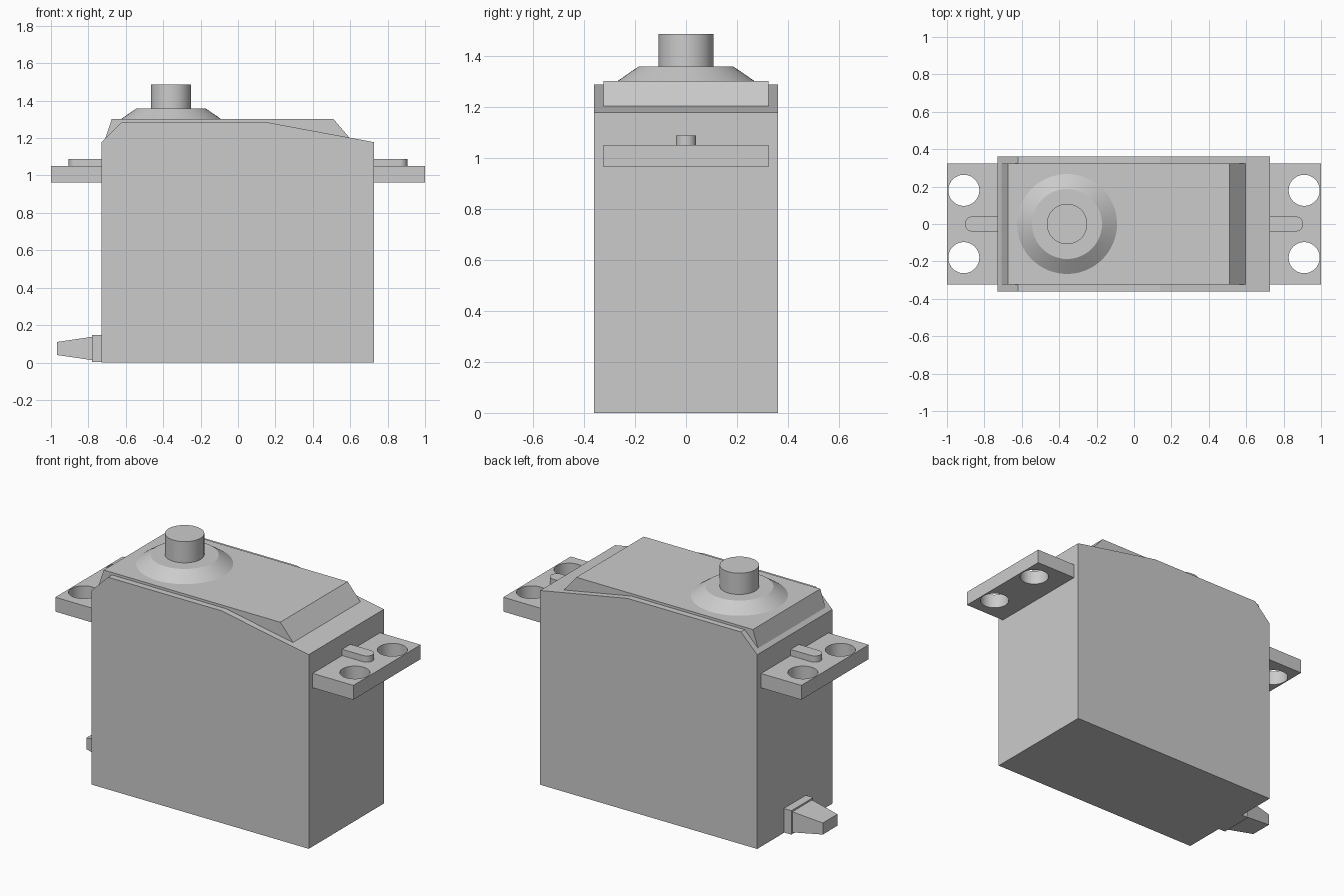
import bpy, bmesh
from math import pi, cos, sin, radians

cube = bpy.data.objects.get("Cube")
if cube:
    bpy.data.objects.remove(cube, do_unlink=True)

GREY = (0.6, 0.6, 0.6, 1.0)
grey = bpy.data.materials.new("grey_plastic")
grey.use_nodes = True
grey.diffuse_color = GREY
grey.node_tree.nodes["Principled BSDF"].inputs["Base Color"].default_value = GREY


def finish(name, bm, smooth=False):
    """Turn a bmesh into a named grey object."""
    bmesh.ops.recalc_face_normals(bm, faces=bm.faces)
    mesh = bpy.data.meshes.new(name)
    bm.to_mesh(mesh)
    bm.free()
    mesh.materials.append(grey)
    obj = bpy.data.objects.new(name, mesh)
    bpy.context.collection.objects.link(obj)
    if smooth:
        smooth_sharp(obj)
    return obj


def activate(obj):
    bpy.ops.object.select_all(action="DESELECT")
    obj.select_set(True)
    bpy.context.view_layer.objects.active = obj


def smooth_sharp(obj):
    activate(obj)
    bpy.ops.object.shade_smooth_by_angle(angle=radians(30))


def prism(name, outline, offset, smooth=False):
    """Extrude a closed 3D outline along an offset vector."""
    bm = bmesh.new()
    face = bm.faces.new([bm.verts.new(p) for p in outline])
    top = bmesh.ops.extrude_face_region(bm, geom=[face])["geom"]
    verts = [v for v in top if isinstance(v, bmesh.types.BMVert)]
    bmesh.ops.translate(bm, verts=verts, vec=offset)
    return finish(name, bm, smooth)


def side_profile(name, points, half_width):
    """Extrude an x-z profile across the width."""
    return prism(name, [(x, -half_width, z) for x, z in points], (0, 2 * half_width, 0))


def loft(name, sections):
    """Join rectangles given as x, half width, bottom, top."""
    bm = bmesh.new()
    rings = [[bm.verts.new((x, y, z)) for y, z in ((-w, lo), (w, lo), (w, hi), (-w, hi))]
             for x, w, lo, hi in sections]
    for a, b in zip(rings, rings[1:]):
        for i in range(4):
            j = (i + 1) % 4
            bm.faces.new((a[i], a[j], b[j], b[i]))
    bm.faces.new(rings[0])
    bm.faces.new(rings[-1])
    return finish(name, bm)


def cone(name, x, y, r_low, r_high, z_low, z_high, segments=64):
    bm = bmesh.new()
    bmesh.ops.create_cone(bm, cap_ends=True, segments=segments, radius1=r_low,
                          radius2=r_high, depth=z_high - z_low)
    bmesh.ops.translate(bm, verts=bm.verts, vec=(x, y, (z_low + z_high) / 2))
    return finish(name, bm, True)


# Main case with sloping shoulders
side_profile("case", [(-0.73, 0), (0.727, 0), (0.727, 1.178), (0.14, 1.287),
                      (-0.62, 1.287), (-0.73, 1.178)], 0.36)

# Raised lid with bevelled ends
side_profile("lid", [(-0.71, 1.197), (0.6, 1.197), (0.51, 1.302), (-0.675, 1.302)], 0.323)

# Output boss and shaft
SHAFT_X = -0.358
cone("shaft_boss", SHAFT_X, 0, 0.27, 0.187, 1.3, 1.357)
cone("output_shaft", SHAFT_X, 0, 0.108, 0.108, 1.34, 1.486)

# Mounting tabs with two screw holes and a round-ended rib on each side
for side, label in ((1, "left"), (-1, "right")):
    corners = [(0.72, -0.323), (1, -0.323), (1, 0.323), (0.72, 0.323)]
    tab = prism(label + "_mounting_tab", [(side * x, y, 0.963) for x, y in corners],
                (0, 0, 0.087))
    for y in (-0.18, 0.18):
        cutter = cone("hole_cutter", side * 0.91, y, 0.083, 0.083, 0.9, 1.1, 48)
        cutter.hide_render = True
        cut = tab.modifiers.new("screw_hole", "BOOLEAN")
        cut.operation = "DIFFERENCE"
        cut.solver = "EXACT"
        cut.object = cutter
        activate(tab)
        bpy.ops.object.modifier_apply(modifier=cut.name)
        bpy.data.objects.remove(cutter, do_unlink=True)
    smooth_sharp(tab)

    r = 0.04
    arc = [(0.865 + r * cos(a), r * sin(a))
           for a in (pi * (i / 16 - 0.5) for i in range(17))]
    rib = [(0.72, -r)] + arc + [(0.72, r)]
    prism(label + "_tab_rib", [(side * x, y, 1.04) for x, y in rib], (0, 0, 0.048), True)

# Cable strain relief
loft("cable_collar", [(-0.72, 0.105, 0.003, 0.148), (-0.78, 0.105, 0.003, 0.148)])
loft("cable_sleeve", [(-0.775, 0.095, 0.012, 0.138), (-0.967, 0.07, 0.04, 0.11)])
